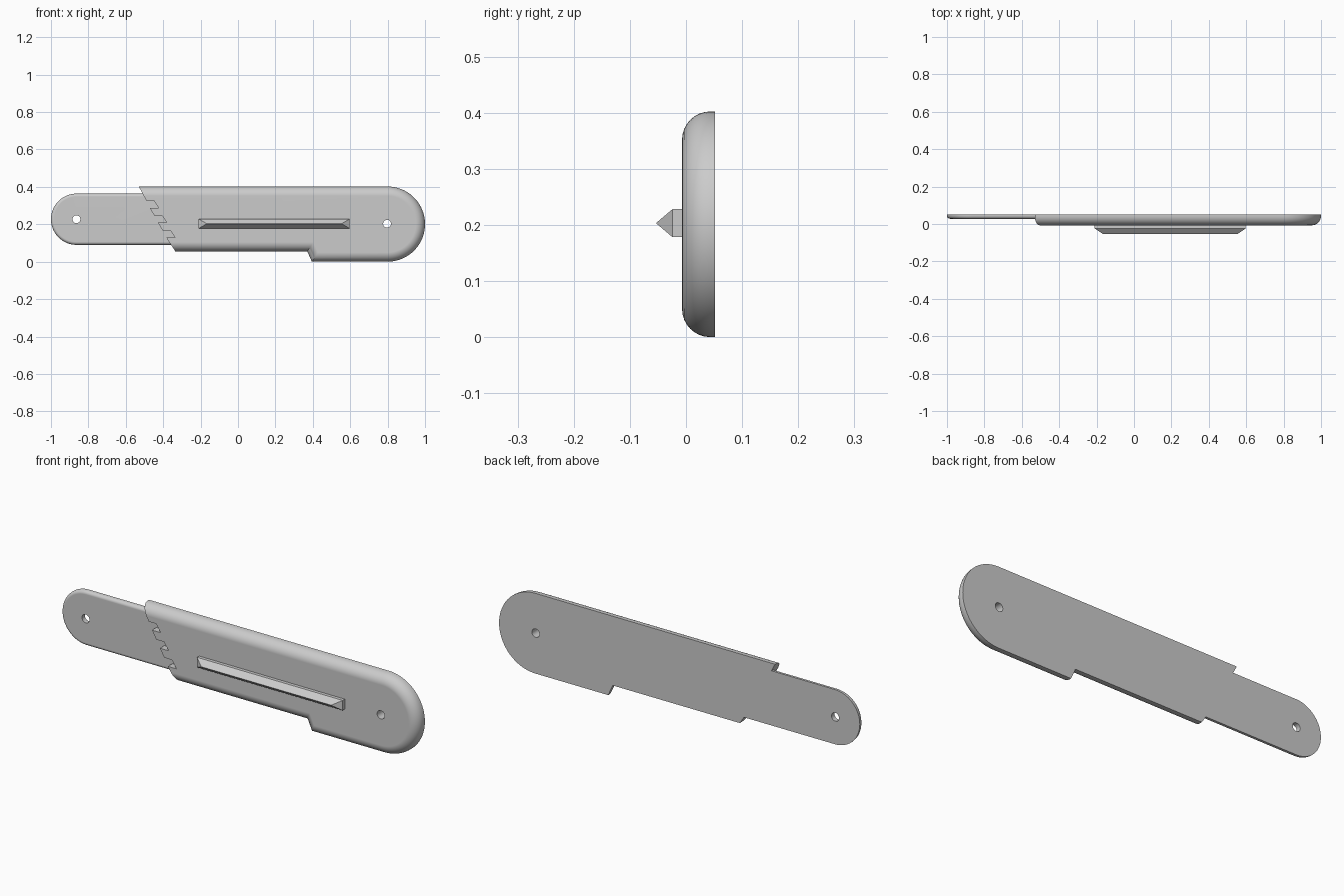
import bpy, bmesh, math

if "Cube" in bpy.data.objects:
    bpy.data.objects.remove(bpy.data.objects["Cube"])

BACK = 0.052
grey = bpy.data.materials.new("plain grey")
grey.use_nodes = True
grey.diffuse_color = (0.6, 0.6, 0.6, 1)
grey.node_tree.nodes["Principled BSDF"].inputs["Base Color"].default_value = (0.6, 0.6, 0.6, 1)


def skin(name, rings):
    """Join equal-length rings of 3D points and cap both ends."""
    bm = bmesh.new()
    loops = [[bm.verts.new(p) for p in ring] for ring in rings]
    for a, b in zip(loops, loops[1:]):
        for i in range(len(a)):
            j = (i + 1) % len(a)
            bm.faces.new((a[i], a[j], b[j], b[i]))
    bm.faces.new(loops[0])
    bm.faces.new(loops[-1])
    bmesh.ops.recalc_face_normals(bm, faces=bm.faces)
    mesh = bpy.data.meshes.new(name)
    bm.to_mesh(mesh)
    bm.free()
    mesh.materials.append(grey)
    obj = bpy.data.objects.new(name, mesh)
    bpy.context.collection.objects.link(obj)
    return obj


def rounded_slab(name, outline, front, radius, steps):
    """Flat back, rounded front edge; outline(inset) gives the x, z loop."""
    levels = [(0, BACK)]
    for k in range(steps + 1):
        a = math.pi / 2 * k / steps
        levels.append((radius * (1 - math.cos(a)), front + radius * (1 - math.sin(a))))
    return skin(name, [[(x, y, z) for x, z in outline(i)] for i, y in levels])


def prism(name, loop):
    obj = skin(name, [[(x, y, z) for x, z in loop] for y in (-0.2, 0.2)])
    obj.hide_render = True
    return obj


def arc(cx, cz, r, start, end, n):
    return [(cx + r * math.cos(math.radians(start + (end - start) * i / n)),
             cz + r * math.sin(math.radians(start + (end - start) * i / n)))
            for i in range(n + 1)]


def cut(obj, cutter, operation):
    mod = obj.modifiers.new("cut", "BOOLEAN")
    mod.operation, mod.solver, mod.object = operation, "EXACT", cutter
    bpy.context.view_layer.update()
    result = bpy.data.meshes.new_from_object(
        obj.evaluated_get(bpy.context.evaluated_depsgraph_get()))
    obj.modifiers.clear()
    obj.data = result
    bpy.data.objects.remove(cutter)


def drill(obj, x, z):
    cut(obj, prism("hole_cutter", arc(x, z, 0.021, 0, 345, 23)), "DIFFERENCE")


def smooth(obj):
    bpy.ops.object.select_all(action="DESELECT")
    obj.select_set(True)
    bpy.context.view_layer.objects.active = obj
    bpy.ops.object.shade_smooth_by_angle(angle=math.radians(30))
    obj.modifiers.new("even shading", "WEIGHTED_NORMAL").keep_sharp = True


# Handle: round right end, stepped lower edge
def handle_outline(i):
    def step(z):
        return 0.395 - 0.45 * z + 1.1 * i
    low, high = i, 0.055 + i
    return ([(-0.7, high), (step(high), high), (step(low), low)]
            + arc(0.799, 0.201, 0.201 - i, -90, 90, 40) + [(-0.7, 0.402 - i)])


handle = rounded_slab("handle", handle_outline, -0.007, 0.05, 8)

# Slanted left end with three notches
teeth = [(-0.577, 0.49), (-0.49, 0.326)]
for n in range(3):
    x, z = -0.45 + 0.044 * n, 0.326 - 0.079 * n
    teeth += [(x, z), (x + 0.026, z - 0.038), (x - 0.022, z - 0.038)]
    if n < 2:
        teeth.append((x + 0.002, z - 0.079))
teeth += [(-0.335, 0.055), (-0.27, -0.06), (1.2, -0.06), (1.2, 0.49)]
cut(handle, prism("end_cutter", teeth), "INTERSECT")
drill(handle, 0.797, 0.203)
smooth(handle)


# Thin tongue with a round left end
def tongue_outline(i):
    return ([(-0.32, 0.364 - i)] + arc(-0.863, 0.227, 0.137 - i, 90, 270, 40)
            + [(-0.32, 0.09 + i)])


tongue = rounded_slab("tongue", tongue_outline, 0.028, 0.016, 4)
drill(tongue, -0.864, 0.227)
smooth(tongue)

# Hipped grip ridge on the front of the handle
def box_loop(x0, x1, half, y):
    return [(x0, y, 0.203 - half), (x1, y, 0.203 - half),
            (x1, y, 0.203 + half), (x0, y, 0.203 + half)]


skin("grip_ridge", [box_loop(-0.21, 0.597, 0.025, 0.0),
                    box_loop(-0.21, 0.597, 0.025, -0.024),
                    box_loop(-0.167, 0.554, 0.0005, -0.053)])
